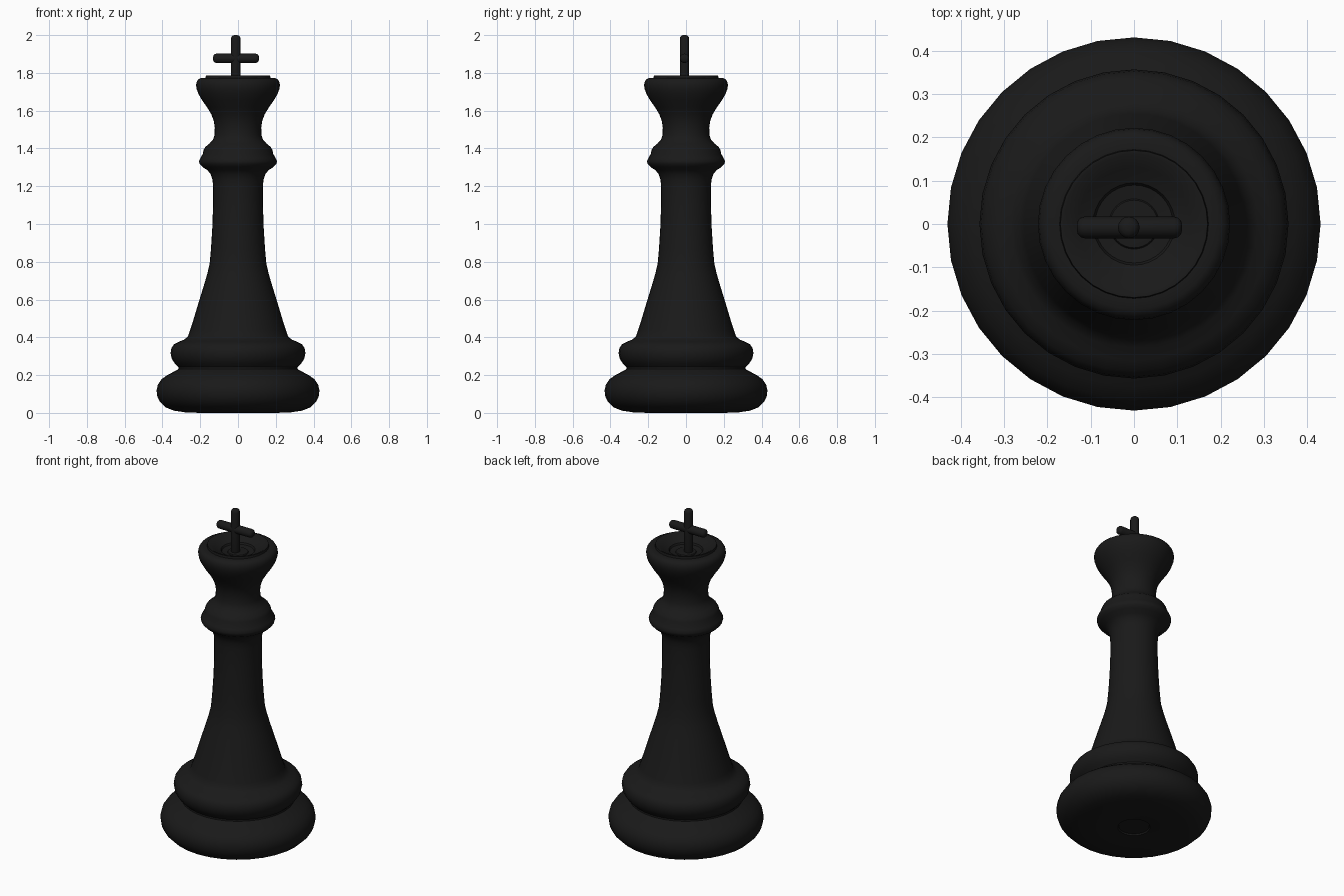
import bpy, bmesh
from math import pi, cos, sin, radians
from mathutils import Matrix


def lathe(name, profile, sides, matrix=Matrix(), angle=40):
    """Turn an (r, z) profile around z into a closed, smooth object."""
    bm = bmesh.new()
    verts = [bm.verts.new((r, 0, z)) for r, z in profile]
    edges = [bm.edges.new(p) for p in zip(verts, verts[1:])]
    bmesh.ops.spin(bm, geom=verts + edges, axis=(0, 0, 1), cent=(0, 0, 0),
                   angle=2 * pi, steps=sides, use_duplicate=False)
    bmesh.ops.remove_doubles(bm, verts=bm.verts, dist=0.0003)
    bmesh.ops.recalc_face_normals(bm, faces=bm.faces)
    bm.transform(matrix)
    mesh = bpy.data.meshes.new(name)
    bm.to_mesh(mesh)
    bm.free()
    obj = bpy.data.objects.new(name, mesh)
    bpy.context.collection.objects.link(obj)
    obj.data.materials.append(black)
    bpy.ops.object.select_all(action='DESELECT')
    obj.select_set(True)
    bpy.context.view_layer.objects.active = obj
    bpy.ops.object.shade_smooth_by_angle(angle=radians(angle))
    return obj


def rod(name, length, radius, matrix):
    """Round-ended rod starting at the origin along z."""
    b = 0.018
    arc = [(radius - b + b * cos(a), b * sin(a)) for a in (0, pi / 6, pi / 3, pi / 2)]
    profile = [(0, 0)] + [(r, b - z) for r, z in reversed(arc)]
    profile += [(r, length - b + z) for r, z in arc] + [(0, length)]
    return lathe(name, profile, 16, matrix)


black = bpy.data.materials.new("black")
black.diffuse_color = (0.01, 0.01, 0.01, 1)

# Turned body: foot, ring, stem, collar, flared head and dished top
body = [
    (0, 0.012), (0.085, 0.012), (0.09, 0.004), (0.2, 0.0), (0.28, 0.003),
    (0.34, 0.012), (0.385, 0.03), (0.415, 0.06), (0.428, 0.09), (0.431, 0.12),
    (0.424, 0.15), (0.405, 0.178), (0.375, 0.2), (0.34, 0.218), (0.315, 0.232),
    (0.315, 0.242), (0.335, 0.262), (0.35, 0.285), (0.357, 0.315),
    (0.353, 0.342), (0.34, 0.362), (0.315, 0.376), (0.285, 0.388),
    (0.265, 0.405), (0.255, 0.435), (0.237, 0.49), (0.21, 0.58), (0.182, 0.67),
    (0.163, 0.735), (0.15, 0.79), (0.143, 0.87), (0.136, 0.98), (0.132, 1.1),
    (0.132, 1.2), (0.135, 1.235), (0.145, 1.265), (0.162, 1.285),
    (0.188, 1.302), (0.203, 1.318), (0.207, 1.332), (0.199, 1.35),
    (0.187, 1.37), (0.183, 1.39), (0.174, 1.407), (0.152, 1.425),
    (0.133, 1.445), (0.124, 1.47), (0.123, 1.51), (0.128, 1.545),
    (0.141, 1.58), (0.165, 1.62), (0.19, 1.655), (0.21, 1.69), (0.219, 1.715),
    (0.222, 1.735), (0.219, 1.752), (0.211, 1.765), (0.197, 1.772),
    (0.172, 1.772), (0.17, 1.785), (0.162, 1.785), (0.13, 1.765),
    (0.095, 1.75), (0.09, 1.74), (0.058, 1.735), (0.055, 1.74), (0, 1.742),
]
lathe("turned_body", body, 32)

# Finial cross, slightly off centre
cx, cy = -0.012, -0.008
rod("finial_upright", 0.28, 0.025, Matrix.Translation((cx, cy, 1.72)))
rod("finial_crossbar", 0.243, 0.025,
    Matrix.Translation((cx - 0.12, cy, 1.877)) @ Matrix.Rotation(pi / 2, 4, 'Y'))
